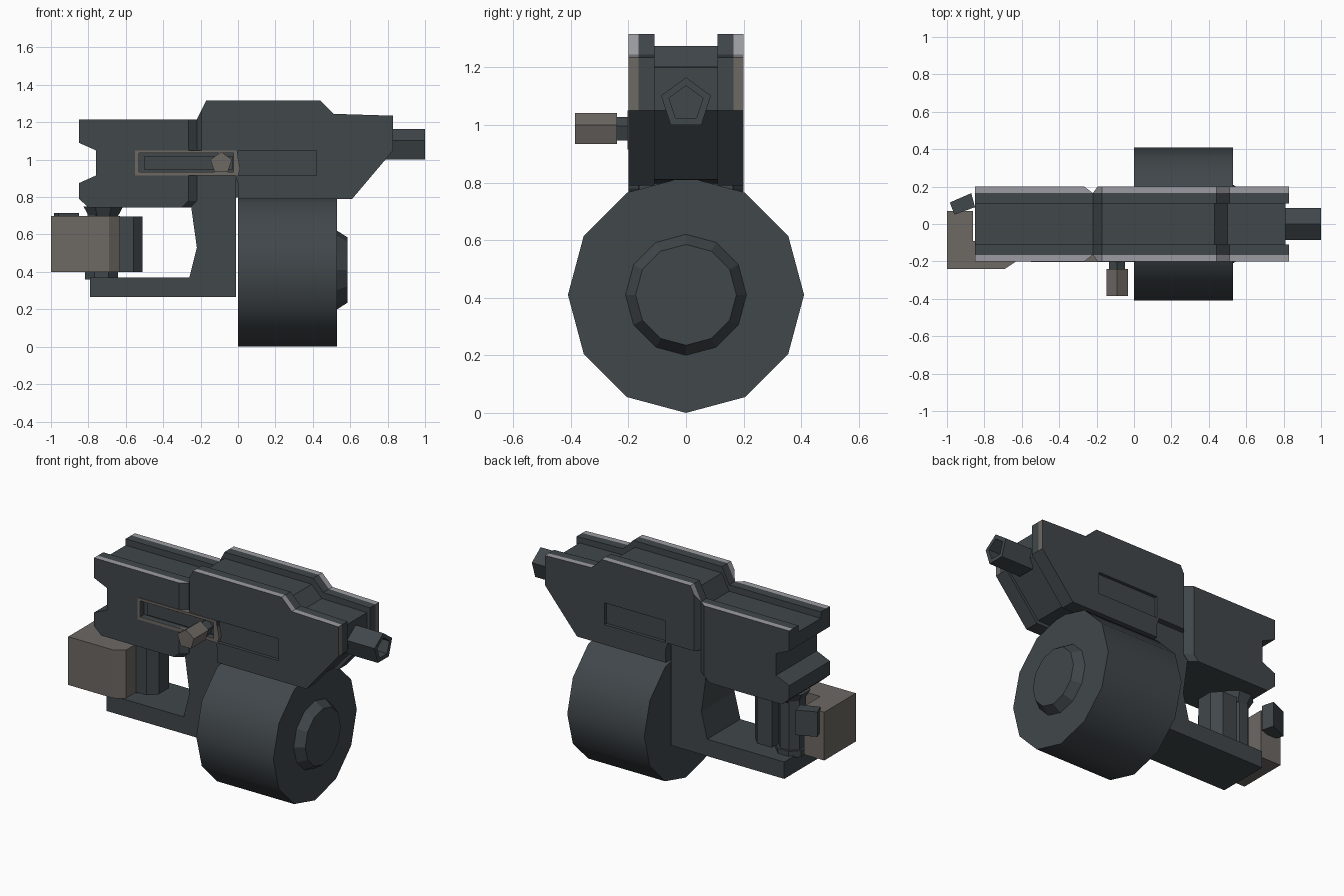
import bpy, bmesh, math

if "Cube" in bpy.data.objects:
    bpy.data.objects.remove(bpy.data.objects["Cube"])


def material(name, rgb):
    m = bpy.data.materials.new(name)
    m.diffuse_color = (*rgb, 1)
    m.use_nodes = True
    m.node_tree.nodes["Principled BSDF"].inputs["Base Color"].default_value = m.diffuse_color
    return m


DARK = material("dark gunmetal", (0.052, 0.063, 0.070))
BROWN = material("warm grey", (0.155, 0.140, 0.127))
LIGHT = material("light steel", (0.33, 0.33, 0.36))

PLACE = {"x": lambda p, d: (d, p[0], p[1]),
         "y": lambda p, d: (p[0], d, p[1]),
         "z": lambda p, d: (p[0], p[1], d)}


def prism(name, axis, pts, a, b, mats=(DARK,), end=None):
    """Extrude a profile along an axis, optionally to a different end profile."""
    bm = bmesh.new()
    lo = [bm.verts.new(PLACE[axis](p, a)) for p in pts]
    hi = [bm.verts.new(PLACE[axis](p, b)) for p in (end or pts)]
    bm.faces.new(lo)
    bm.faces.new(hi)
    n = len(pts)
    for i in range(n):
        j = (i + 1) % n
        bm.faces.new((lo[i], lo[j], hi[j], hi[i]))
    bmesh.ops.recalc_face_normals(bm, faces=bm.faces)
    me = bpy.data.meshes.new(name)
    bm.to_mesh(me)
    bm.free()
    for m in mats:
        me.materials.append(m)
    ob = bpy.data.objects.new(name, me)
    bpy.context.collection.objects.link(ob)
    return ob


def ngon(n, r, cx, cy, phase=90):
    return [(cx + r * math.cos(math.radians(phase + 360 * i / n)),
             cy + r * math.sin(math.radians(phase + 360 * i / n))) for i in range(n)]


def rect(x0, z0, x1, z1):
    return [(x0, z0), (x1, z0), (x1, z1), (x0, z1)]


def cut(ob, axis, pts, a, b):
    cutter = prism("cutter", axis, pts, a, b, ob.data.materials[:1])
    mod = ob.modifiers.new("cut", "BOOLEAN")
    mod.operation, mod.solver, mod.object = "DIFFERENCE", "EXACT", cutter
    bpy.context.view_layer.objects.active = ob
    bpy.ops.object.modifier_apply(modifier=mod.name)
    bpy.data.objects.remove(cutter)


# Profiles in x, z
rear = [(-.85, 1.215), (-.85, 1.09), (-.76, 1.05), (-.76, .915), (-.85, .875), (-.85, .79),
        (-.80, .745), (-.255, .745), (-.22, .78), (-.22, 1.215)]
front = [(-.22, 1.215), (-.17, 1.315), (.44, 1.315), (.51, 1.245), (.83, 1.235), (.83, 1.05),
         (.61, .79), (0, .79), (0, .87), (-.015, .915), (-.22, .915)]
core = [(-.85, 1.175), (-.85, 1.09), (-.76, 1.05), (-.76, .915), (-.85, .875), (-.85, .79),
        (-.80, .745), (-.20, .745), (0, .80), (.60, .81), (.81, 1.05), (.81, 1.20),
        (.50, 1.205), (.43, 1.275), (-.17, 1.275), (-.22, 1.175)]
slot = rect(-.53, .935, -.025, 1.035)

# Receiver: core, inner rails and outer plates with coloured edges
prism("receiver_core", "y", core, -.115, .115)
rear_out = [(x - .045 if x > -.26 else x, z) for x, z in rear]
front_out = [(max(x, -.195), z + (.05 if x < -.2 and z > 1.2 else 0)) for x, z in front]
for s, side in ((-1, "near"), (1, "far")):
    for part, inner, outer in (("rear", rear, rear_out), ("front", front, front_out)):
        prism(f"{part}_rail_{side}", "y", inner, s * .11, s * .165)
        plate = prism(f"{part}_plate_{side}", "y", inner, s * .165, s * .2,
                      (DARK, BROWN, LIGHT), outer)
        for f in plate.data.polygons:
            if f.normal.z > .3 and f.center.z > 1.15:
                f.material_index = 2
            elif f.normal.x > .9 and f.center.x > .8:
                f.material_index = 1
        if part == "front":
            cut(plate, "y", rect(0, .915, .42, 1.05), s * .18, s * .25)
        if s < 0:
            cut(plate, "y", slot, -.25, -.1652)

# Bolt slot surround, bolt and charging handle
ring = prism("slot_surround", "y",
             [(-.55, .915), (0, .915), (.012, .95), (-.008, 1.05), (-.55, 1.05)],
             -.204, -.166, (BROWN,))
cut(ring, "y", slot, -.25, -.1)
prism("bolt", "y", rect(-.50, .945, -.03, 1.02), -.178, -.16)
prism("handle_stem", "y", ngon(5, .045, -.09, .982), -.25, -.16)
prism("handle_knob", "y", ngon(5, .06, -.09, .982), -.385, -.24, (BROWN,))

# Hollow five-sided barrel
barrel = prism("barrel", "x", ngon(5, .091, 0, 1.074), .78, 1.0)
cut(barrel, "x", ngon(5, .062, 0, 1.074), .88, 1.1)

# Drum magazine with raised cap
drum = prism("drum", "x", ngon(12, .41, 0, .41), 0, .53)
cap = prism("drum_cap", "x", ngon(12, .21, 0, .41), .53, .585, end=ngon(12, .175, 0, .41))
bpy.ops.object.select_all(action="DESELECT")
drum.select_set(True)
bpy.context.view_layer.objects.active = drum
bpy.ops.object.shade_smooth_by_angle(angle=math.radians(35))

# Lower frame: column and bottom bar
prism("lower_frame", "y", [(-.01, .265), (-.79, .265), (-.79, .37), (-.26, .37), (-.22, .53),
                           (-.25, .745), (-.25, .95), (-.01, .95)], -.163, .163)

# Rear grip: post, collars, grip block, side guard and lever
prism("grip_post", "z", ngon(8, .08, -.73, 0, 22.5), .36, .75)
prism("grip_collar_top", "z", ngon(8, .08, -.72, 0, 22.5), .69, .75,
      end=ngon(8, .115, -.72, 0, 22.5))
prism("grip_collar_bottom", "z", ngon(8, .095, -.73, 0, 22.5), .36, .40)
prism("grip_block", "z", [(-.66, -.1), (-.56, -.1), (-.51, -.05), (-.51, .05),
                          (-.56, .1), (-.66, .1)], .40, .695)
prism("grip_guard", "z", [(-1, .07), (-1, -.24), (-.69, -.24), (-.63, -.2), (-.63, -.09),
                          (-.86, -.09), (-.86, .07)], .40, .70, (BROWN,))
prism("grip_lever", "z", [(-.985, .115), (-.96, .05), (-.85, .09), (-.87, .165)], .56, .715)
